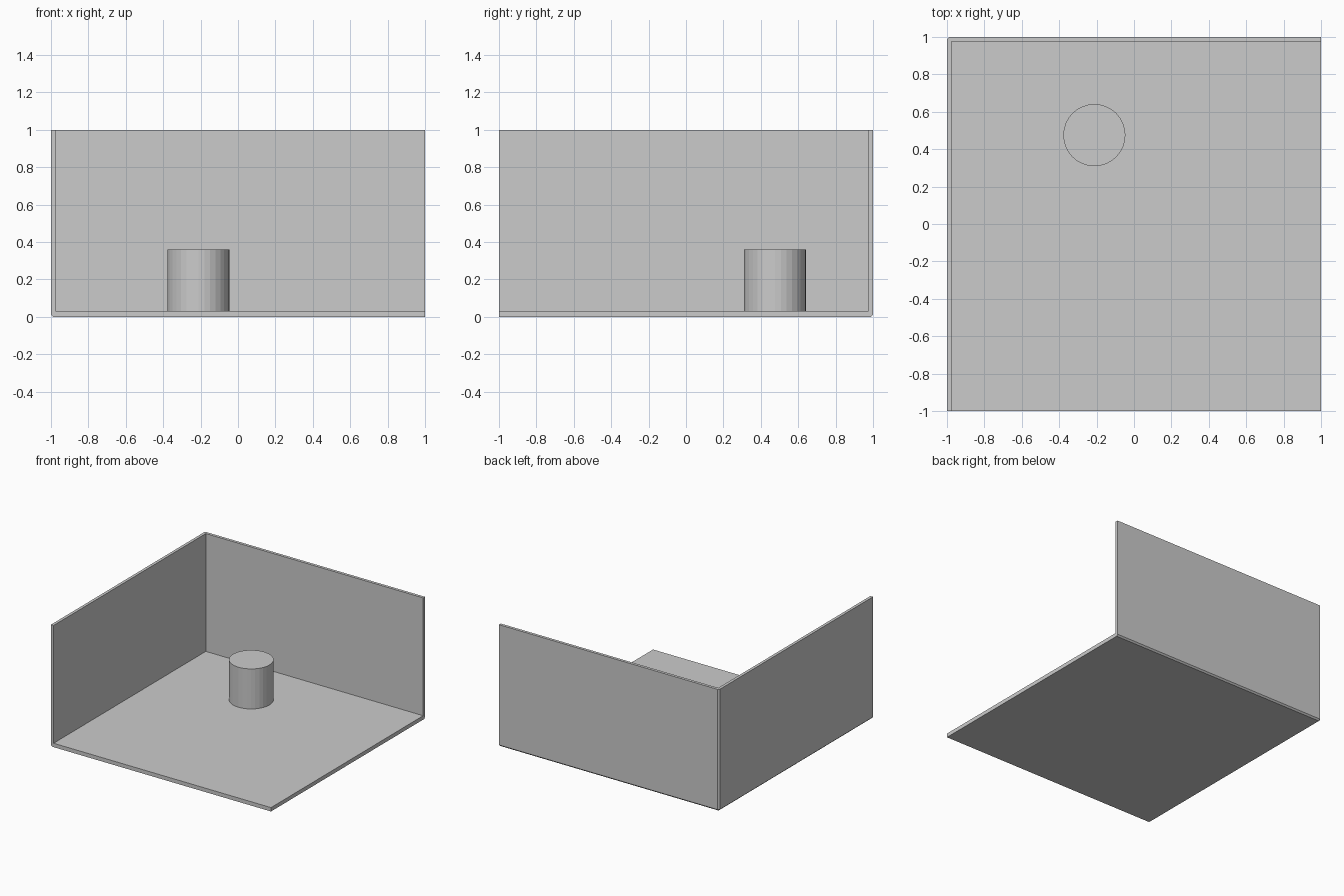
import bpy, bmesh
from mathutils import Vector

if "Cube" in bpy.data.objects:
    bpy.data.objects.remove(bpy.data.objects["Cube"])

T = 0.024       # wall thickness
FLOOR = 0.032   # floor thickness
CH = 0.012      # chamfer on the outer meeting edges

# Room shell: floor with left and back walls, carved from one block
bm = bmesh.new()
bmesh.ops.create_cube(bm, size=1)
for v in bm.verts:
    v.co = Vector((v.co.x * 2, v.co.y * 2, v.co.z + 0.5))

# Chamfer the three outer edges where the panels meet
def on_outer(e):
    a, b = (v.co for v in e.verts)
    return sum((max(a.x, b.x) < -0.99, min(a.y, b.y) > 0.99, max(a.z, b.z) < 0.01)) == 2
bmesh.ops.bevel(bm, geom=[e for e in bm.edges if on_outer(e)], offset=CH,
                segments=1, affect='EDGES')
me = bpy.data.meshes.new("room_shell")
bm.to_mesh(me)
bm.free()
room = bpy.data.objects.new("room_shell", me)
bpy.context.collection.objects.link(room)

# Hollow: helper block leaving only the floor and two walls
lo, hi = Vector((-1 + T, -2, FLOOR)), Vector((2, 1 - T, 2))
bpy.ops.mesh.primitive_cube_add(size=1, location=(lo + hi) / 2)
cutter = bpy.context.object
cutter.name = "hollow_cutter"
cutter.scale = hi - lo
cutter.hide_render = True
cutter.hide_set(True)
cut = room.modifiers.new("hollow", 'BOOLEAN')
cut.operation = 'DIFFERENCE'
cut.solver = 'EXACT'
cut.object = cutter

# Cylinder standing on the floor
R = 0.166
bpy.ops.mesh.primitive_cylinder_add(vertices=32, radius=R, depth=2 * R,
                                    location=(-0.212, 0.475, FLOOR - 0.003 + R))
bpy.context.object.name = "pedestal"
